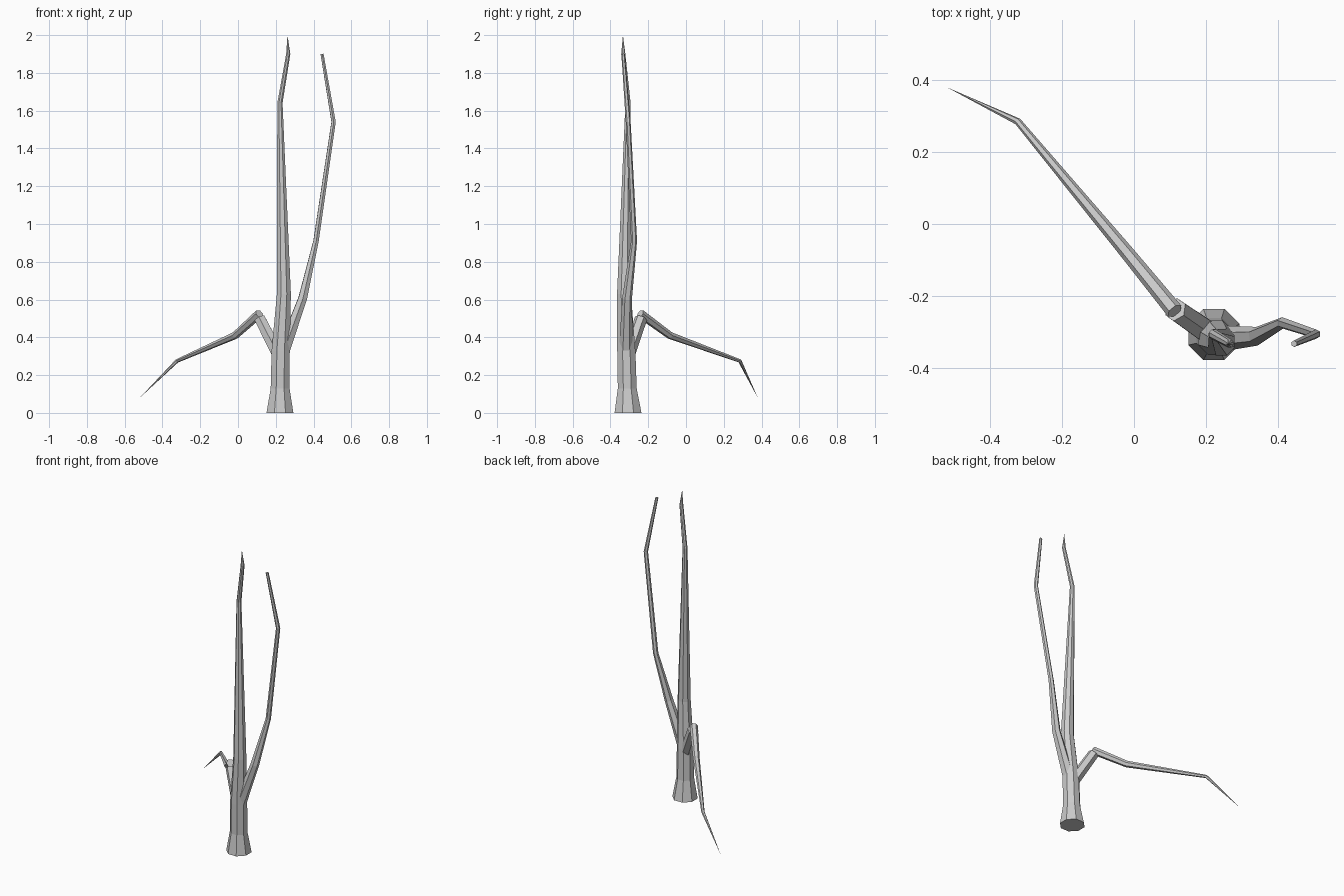
import bpy, bmesh, math
from mathutils import Vector

if "Cube" in bpy.data.objects:
    bpy.data.objects.remove(bpy.data.objects["Cube"])


def limb(name, points, sides, level=False, turn=0.5):
    """Tapered faceted tube through (x, y, z, radius); radius 0 makes a pointed tip."""
    bm = bmesh.new()
    pos = [Vector(p[:3]) for p in points]
    side = Vector((1, 0, 0)) if level else Vector((0, 0, 1))
    last = len(pos) - 1
    rings = []
    for i, p in enumerate(points):
        if p[3] == 0:
            rings.append([bm.verts.new(pos[i])])
            continue
        # ring faces the average direction of its neighbouring segments
        a = (pos[i] - pos[i - 1]).normalized() if i > 0 else Vector()
        b = (pos[i + 1] - pos[i]).normalized() if i < last else Vector()
        t = Vector((0, 0, 1)) if level else (a + b).normalized()
        u = (side - t * side.dot(t)).normalized()
        v = t.cross(u)
        side = u
        ring = []
        for k in range(sides):
            ang = 2 * math.pi * (k + turn) / sides
            ring.append(bm.verts.new(pos[i] + p[3] * (u * math.cos(ang) + v * math.sin(ang))))
        rings.append(ring)
    for r, s in zip(rings, rings[1:]):
        for k in range(sides):
            n = (k + 1) % sides
            if len(s) == 1:
                bm.faces.new((r[k], r[n], s[0]))
            else:
                bm.faces.new((r[k], r[n], s[n], s[k]))
    bm.faces.new(rings[0][::-1])
    if len(rings[-1]) > 1:
        bm.faces.new(rings[-1])
    bmesh.ops.recalc_face_normals(bm, faces=bm.faces)
    mesh = bpy.data.meshes.new(name)
    bm.to_mesh(mesh)
    bm.free()
    obj = bpy.data.objects.new(name, mesh)
    bpy.context.collection.objects.link(obj)
    return obj


# Trunk with flared foot and pointed top
limb("trunk", [(0.222, -0.307, 0, 0.077), (0.223, -0.311, 0.13, 0.054),
               (0.226, -0.316, 0.33, 0.052), (0.243, -0.328, 0.63, 0.040),
               (0.222, -0.307, 1.64, 0.015), (0.266, -0.332, 1.90, 0.012),
               (0.262, -0.334, 2.0, 0)], 8, level=True)

# Tall branch on the right
limb("tall_branch", [(0.245, -0.318, 0.34, 0.036), (0.342, -0.312, 0.605, 0.026),
                     (0.413, -0.275, 0.91, 0.016), (0.506, -0.306, 1.54, 0.013),
                     (0.445, -0.333, 1.90, 0.009)], 6)

# Short stub on the left
limb("branch_stub", [(0.212, -0.305, 0.31, 0.036), (0.115, -0.238, 0.50, 0.033)], 6, turn=0)

# Drooping branch hanging from the stub
limb("drooping_branch", [(0.113, -0.242, 0.525, 0.024), (-0.015, -0.085, 0.41, 0.020),
                         (-0.323, 0.285, 0.275, 0.010), (-0.52, 0.38, 0.08, 0)], 6)
